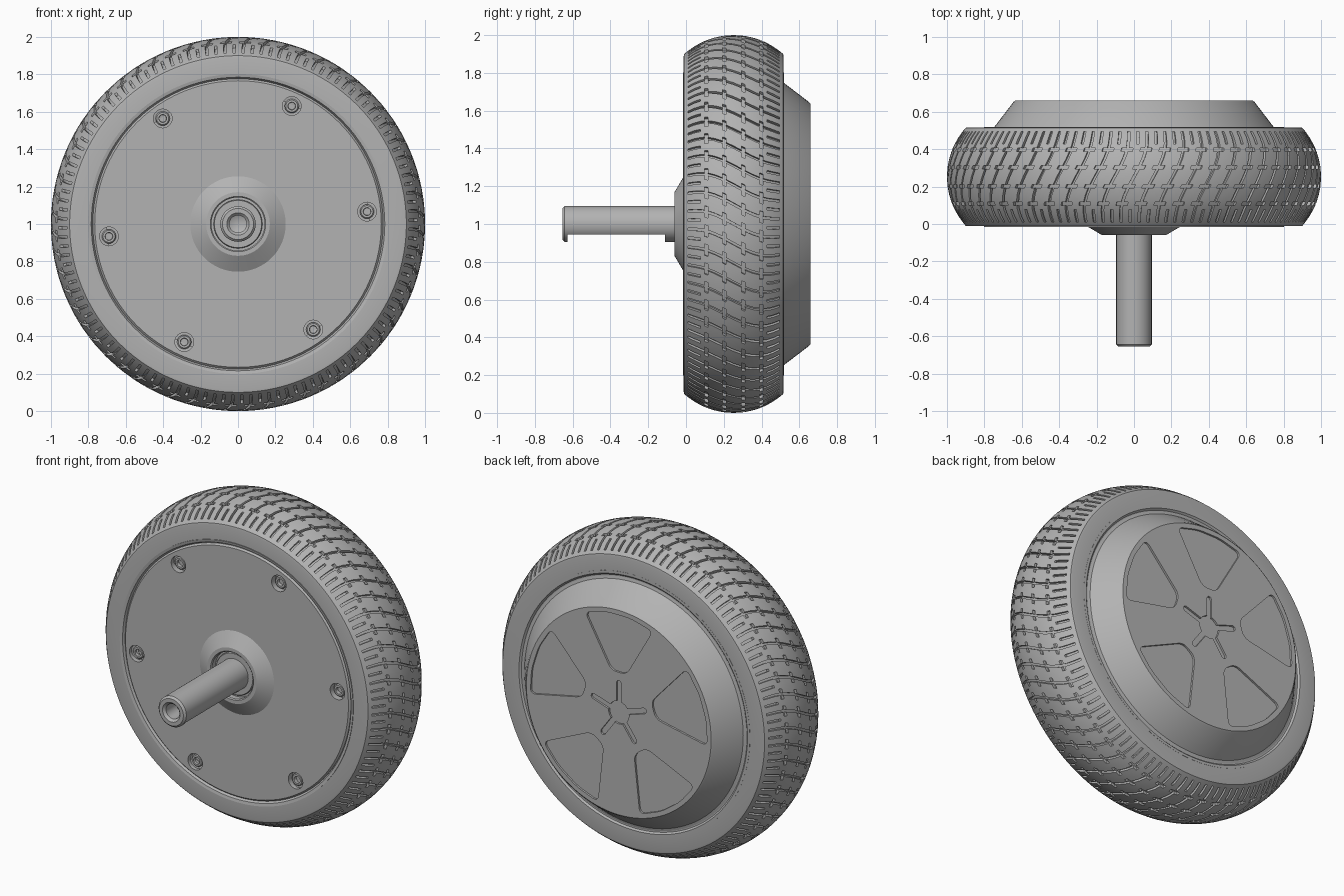
import bpy, bmesh, math
from mathutils import Matrix, Vector

cube = bpy.data.objects.get("Cube")
if cube:
    bpy.data.objects.remove(cube)

grey = bpy.data.materials.new("mid_grey")
grey.use_nodes = True
COLOUR = (0.45, 0.45, 0.45, 1)
grey.diffuse_color = COLOUR
grey.node_tree.nodes["Principled BSDF"].inputs["Base Color"].default_value = COLOUR

TAU = math.tau
AXLE = Vector((0, 0, 1))


def polar(r, a, y=0.0):
    return Vector((r * math.cos(a), y, r * math.sin(a)))


def finish(name, bm):
    """Turn a bmesh built around the origin into an object on the axle."""
    bmesh.ops.recalc_face_normals(bm, faces=bm.faces)
    bmesh.ops.translate(bm, verts=bm.verts, vec=AXLE)
    mesh = bpy.data.meshes.new(name)
    bm.to_mesh(mesh)
    bm.free()
    mesh.materials.append(grey)
    obj = bpy.data.objects.new(name, mesh)
    bpy.context.collection.objects.link(obj)
    return obj


def lathe(name, profile, steps=96, closed=False, centre=None):
    """Revolve (radius, y) points around the y axis."""
    bm = bmesh.new()
    vs = [bm.verts.new((r, y, 0)) for r, y in profile]
    pairs = list(zip(vs, vs[1:])) + ([(vs[-1], vs[0])] if closed else [])
    es = [bm.edges.new(p) for p in pairs]
    bmesh.ops.spin(bm, geom=vs + es, cent=(0, 0, 0), axis=(0, 1, 0),
                   angle=TAU, steps=steps, use_merge=True)
    bmesh.ops.remove_doubles(bm, verts=bm.verts, dist=1e-5)
    if centre:
        bmesh.ops.translate(bm, verts=bm.verts, vec=centre)
    return finish(name, bm)


def prism(bm, outline, y0, y1, rounding=0.0):
    """Add a solid with an (x, z) outline between two depths."""
    rings = [[bm.verts.new((x, y, z)) for x, z in outline] for y in (y0, y1)]
    n = len(outline)
    bm.faces.new(rings[0])
    bm.faces.new(rings[1])
    for i in range(n):
        j = (i + 1) % n
        bm.faces.new((rings[0][i], rings[0][j], rings[1][j], rings[1][i]))
    if rounding:
        sides = [bm.edges.get((a, b)) for a, b in zip(*rings)]
        bmesh.ops.bevel(bm, geom=sides, offset=rounding, segments=4,
                        profile=0.5, affect='EDGES')


def turn(points, a):
    c, s = math.cos(a), math.sin(a)
    return [(u * c - v * s, u * s + v * c) for u, v in points]


def cut(obj, bm):
    """Subtract the solids in bm from obj."""
    cutter = finish("cutter", bm)
    cutter.hide_render = True
    mod = obj.modifiers.new("cut", 'BOOLEAN')
    mod.operation, mod.solver, mod.object = 'DIFFERENCE', 'EXACT', cutter
    deps = bpy.context.evaluated_depsgraph_get()
    mesh = bpy.data.meshes.new_from_object(obj.evaluated_get(deps))
    obj.modifiers.clear()
    obj.data = mesh
    bpy.data.objects.remove(cutter)


# Tyre: a skewed grid whose columns and rows follow the tread grooves
PITCHES, MID, CROWN = 60, 0.2525, 0.392
COLUMNS = [-0.3, -0.07, 0.07, 0.3, 0.43, 0.57]
half = [0.041, 0.059, 0.1, 0.136, 0.154, 0.175, 0.21, 0.243, 0.255]
tread = [-d for d in reversed(half)] + [0] + half
side = [(0.78, -0.235), (0.8, -0.2645), (0.888, -0.2645), (0.9, -0.262)]
rows = side + [(1 - CROWN + math.sqrt(CROWN ** 2 - d * d), d) for d in tread]
rows += [(r, -d) for r, d in reversed(side)]


def skew(d):
    return -0.075 * math.sin(max(-1, min(1, d / 0.21)) * math.pi / 2)


def is_groove(col, d):
    d = abs(d)
    if d > 0.243:
        return False
    dash = 0.041 < d < 0.059 or 0.136 < d < 0.154
    shoulder = d > 0.175
    return col == 1 or (dash and col < 3) or (shoulder and col == 4)


bm = bmesh.new()
grid = [[bm.verts.new(polar(r, (p + c) * TAU / PITCHES + skew(d), MID + d))
         for r, d in rows] for p in range(PITCHES) for c in COLUMNS]
grooves = []
for i, line in enumerate(grid):
    nxt = grid[(i + 1) % len(grid)]
    for k in range(len(rows)):
        m = (k + 1) % len(rows)
        face = bm.faces.new((line[k], line[m], nxt[m], nxt[k]))
        if m and is_groove(i % len(COLUMNS), (rows[k][1] + rows[m][1]) / 2):
            grooves.append(face)
bmesh.ops.recalc_face_normals(bm, faces=bm.faces)
sunk = bmesh.ops.extrude_face_region(bm, geom=grooves)["geom"]
bmesh.ops.delete(bm, geom=[f for f in grooves if f.is_valid], context='FACES_ONLY')
for v in sunk:
    if isinstance(v, bmesh.types.BMVert):
        scale = 1 - 0.017 / math.hypot(v.co.x, v.co.z)
        v.co.x *= scale
        v.co.z *= scale
tyre = finish("tyre", bm)

# Wheel barrel with the rim lips that hold the tyre
barrel = lathe("rim_barrel", [(0.7, 0.02), (0.775, 0.006), (0.785, -0.012),
                              (0.802, -0.016), (0.802, 0.518), (0.785, 0.518),
                              (0.775, 0.508), (0.7, 0.508)], closed=True)

# Front plate with a raised conical boss and a bearing seat
plate = lathe("front_plate", [(0, 0.08), (0.776, 0.08), (0.776, 0.0), (0.766, -0.01),
                              (0.255, -0.01), (0.17, -0.06), (0.148, -0.06),
                              (0.142, -0.054), (0.142, -0.02), (0, -0.02)])
bolts = [polar(0.693, math.radians(5.5 + 60 * k)) for k in range(6)]
circle = [(math.cos(TAU * i / 32), math.sin(TAU * i / 32)) for i in range(32)]
bm = bmesh.new()
for b in bolts:
    prism(bm, [(b.x + 0.05 * x, b.z + 0.05 * z) for x, z in circle], -0.05, 0.03)
cut(plate, bm)

# Socket head bolts sunk in the plate
bolt_objects = [lathe("bolt", [(0, 0.024), (0.019, 0.024), (0.021, 0.004),
                               (0.032, 0.004), (0.038, 0.01), (0.038, 0.034)], 24, centre=b)
                for b in bolts]

# Bearing ring around the shaft
bearing = lathe("bearing", [(0.09, -0.035), (0.126, -0.035), (0.13, -0.03),
                            (0.13, -0.01), (0.09, -0.01)], closed=True)

# Shaft with a bored end and a long flat underneath
shaft = lathe("shaft", [(0, 0.02), (0.095, 0.02), (0.095, -0.643), (0.083, -0.655),
                        (0.06, -0.655), (0.046, -0.641), (0.046, -0.54), (0, -0.52)], 64)
bm = bmesh.new()
prism(bm, [(-0.2, -0.2), (0.2, -0.2), (0.2, -0.055), (-0.2, -0.055)], -0.628, -0.11)
cut(shaft, bm)

# Back cover with five shallow petals and a star recess
cover = lathe("back_cover", [(0, 0.4), (0.776, 0.4), (0.776, 0.506), (0.752, 0.512),
                             (0.645, 0.652), (0.635, 0.66), (0, 0.66)])
FLOOR, ABOVE = 0.648, 0.7
rim = [(0.61 * math.cos(a), 0.61 * math.sin(a)) for a in (-0.39, -0.13, 0.13, 0.39)]
petal = [(0.25, 0.052), (0.25, -0.052)] + rim
arm = [(0.068, -0.017), (0.185, -0.017), (0.198, -0.008),
       (0.198, 0.008), (0.185, 0.017), (0.068, 0.017)]
arm += [(0.07 * math.cos(a), 0.07 * math.sin(a)) for a in (0.45, 0.63, 0.81)]
star = []
bm = bmesh.new()
for k in range(5):
    angle = math.pi / 2 + k * TAU / 5
    prism(bm, turn(petal, angle), FLOOR, ABOVE, 0.035)
    star += turn(arm, angle)
prism(bm, star, FLOOR, ABOVE)
cut(cover, bm)

# Smooth shading with crisp edges
bpy.ops.object.select_all(action='DESELECT')
for obj in [tyre, barrel, plate, bearing, shaft, cover] + bolt_objects:
    obj.select_set(True)
bpy.context.view_layer.objects.active = tyre
bpy.ops.object.shade_smooth_by_angle(angle=math.radians(28))
